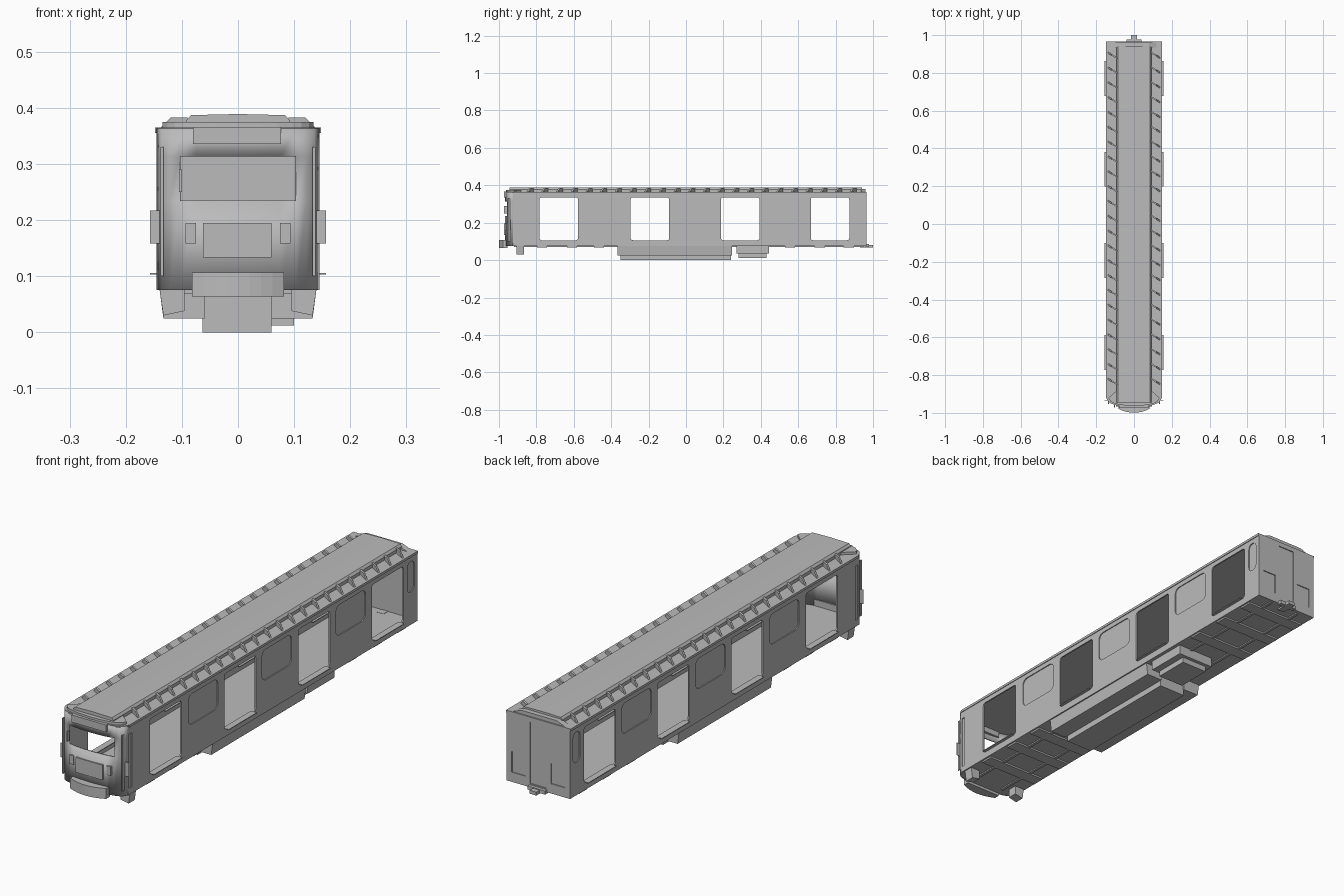
import bpy, bmesh, math
from mathutils import Vector

if "Cube" in bpy.data.objects:
    bpy.data.objects.remove(bpy.data.objects["Cube"])

grey = bpy.data.materials.new("plain_grey")
grey.use_nodes = True
grey.diffuse_color = (0.5, 0.5, 0.5, 1)
grey.node_tree.nodes["Principled BSDF"].inputs["Base Color"].default_value = (0.5, 0.5, 0.5, 1)

W, FLOOR, EAVE, BACK = 0.145, 0.075, 0.363, 0.965
DOORS = [-0.68, -0.193, 0.29, 0.77]
WINDOWS = [-0.435, 0.047, 0.53]


def finish(name, bm, thick=0.0):
    mesh = bpy.data.meshes.new(name)
    bm.to_mesh(mesh)
    bm.free()
    mesh.materials.append(grey)
    ob = bpy.data.objects.new(name, mesh)
    bpy.context.collection.objects.link(ob)
    if thick:
        mod = ob.modifiers.new("thickness", 'SOLIDIFY')
        mod.thickness, mod.offset = thick, -1
    return ob


def box(name, x, y, z):
    bm = bmesh.new()
    bmesh.ops.create_cube(bm, size=1)
    for v in bm.verts:
        v.co = [lo + (c + 0.5) * (hi - lo) for c, (lo, hi) in zip(v.co, (x, y, z))]
    return finish(name, bm)


def prism(name, points, direction):
    bm = bmesh.new()
    face = bm.faces.new([bm.verts.new(p) for p in points])
    out = bmesh.ops.extrude_face_region(bm, geom=[face])
    bmesh.ops.translate(bm, vec=direction, verts=[g for g in out["geom"] if isinstance(g, bmesh.types.BMVert)])
    bmesh.ops.recalc_face_normals(bm, faces=bm.faces)
    return finish(name, bm)


def rounded(u0, u1, z0, z1, r):
    if not r:
        return [(u0, z0), (u1, z0), (u1, z1), (u0, z1)]
    pts = []
    for i, (u, z) in enumerate([(u1 - r, z1 - r), (u0 + r, z1 - r), (u0 + r, z0 + r), (u1 - r, z0 + r)]):
        for k in range(5):
            a = math.pi / 2 * (i + k / 4)
            pts.append((u + r * math.cos(a), z + r * math.sin(a)))
    return pts


def sheet(name, loops, place, normal, thick):
    """Flat panel whose first loop is the outline and the others are holes."""
    bm = bmesh.new()
    for loop in loops:
        vs = [bm.verts.new(place(u, z)) for u, z in loop]
        for a, b in zip(vs, vs[1:] + vs[:1]):
            bm.edges.new((a, b))
    bmesh.ops.triangle_fill(bm, use_beauty=True, edges=bm.edges[:], normal=normal)
    bmesh.ops.dissolve_limit(bm, angle_limit=0.01, verts=bm.verts[:], edges=bm.edges[:])
    for f in bm.faces:
        f.normal_update()
        if f.normal.dot(Vector(normal)) < 0:
            f.normal_flip()
    return finish(name, bm, thick)


# Side walls with open doorways, glazed windows and sills
door_loops = [rounded(y - 0.103, y + 0.103, 0.106, 0.336, 0.012) for y in DOORS]
pane_loops = [rounded(y - 0.097, y + 0.097, 0.21, 0.336, 0.025) for y in WINDOWS]
pane_loops.append(rounded(0.9, 0.945, 0.21, 0.336, 0.02))
cab_door = rounded(-0.918, -0.9, 0.1, 0.325, 0)
for s, side in ((1, "left"), (-1, "right")):
    sheet(side + "_wall", [rounded(-0.925, BACK, FLOOR, EAVE, 0)] + door_loops + pane_loops + [cab_door],
          lambda u, z: (s * W, u, z), (s, 0, 0), 0.006)
    for loop in pane_loops + [cab_door]:
        sheet(side + "_pane", [loop], lambda u, z: (s * (W - 0.004), u, z), (s, 0, 0), 0.002)
    for y in DOORS:
        box(side + "_door_sill", sorted((s * 0.13, s * 0.157)), (y - 0.092, y + 0.092), (0.103, 0.106))
    box(side + "_gutter", sorted((s * 0.14, s * 0.148)), (-0.92, BACK), (0.355, 0.365))

# Rounded cab front with an open windscreen
half = [(0, -0.968), (0.045, -0.966), (0.075, -0.963), (0.104, -0.957), (0.122, -0.951), (0.136, -0.941), (W, -0.925)]
plan = [(-x, y) for x, y in half[:0:-1]] + half
levels = [FLOOR, 0.235, 0.313, EAVE]
bm = bmesh.new()
grid = [[bm.verts.new((x, y, z)) for x, y in plan] for z in levels]
for row in range(3):
    for i in range(len(plan) - 1):
        if not (row == 1 and abs(plan[i][0] + plan[i + 1][0]) < 0.2):
            bm.faces.new((grid[row][i], grid[row][i + 1], grid[row + 1][i + 1], grid[row + 1][i]))
front = finish("cab_front", bm, 0.006)

# Floor and lower roof follow the same plan
outline = plan + [(W, BACK), (-W, BACK)]
prism("floor", [(x, y, FLOOR) for x, y in outline], (0, 0, 0.006))
prism("lower_roof", [(x, y, EAVE - 0.004) for x, y in outline], (0, 0, 0.006))

# Raised roof deck with softened shoulders
deck = [(-0.092, EAVE), (0.092, EAVE), (0.092, 0.378), (0.084, 0.387), (0, 0.389), (-0.084, 0.387), (-0.092, 0.378)]
prism("roof_deck", [(x, -0.945, z) for x, z in deck], (0, 1.885, 0))
prism("roof_nose", [(x * 0.93, y * 0.995, EAVE) for x, y in plan] + [(0.09, -0.88, EAVE), (-0.09, -0.88, EAVE)], (0, 0, 0.012))
prism("roof_tail", [(-0.125, 0.935, EAVE), (0.125, 0.935, EAVE), (0.08, 0.935, 0.38), (-0.08, 0.935, 0.38)], (0, 0.025, 0))

# Slanted roof fins
for i in range(23):
    y = -0.85 + i * 0.0785
    for s in (1, -1):
        pts = [(0.09, EAVE), (0.14, EAVE), (0.12, 0.383), (0.09, 0.383)]
        prism("roof_fin", [(s * x, y + 0.012 - s * (x - 0.115) * 0.6, z) for x, z in pts], (0, 0.009, 0))

# Cab front details
box("sign_box", (-0.08, 0.077), (-0.973, -0.95), (0.336, 0.366))
box("front_door_panel", (-0.062, 0.06), (-0.972, -0.964), (0.133, 0.195))
box("windscreen_wiper", (-0.105, -0.1), (-0.972, -0.958), (0.25, 0.29))
arc = [(0.082 * t / 4, -0.999 + 0.02 * (t / 4) ** 2) for t in range(-4, 5)]
prism("anticlimber", [(x, y, 0.064) for x, y in arc] + [(0.082, -0.955, 0.064), (-0.082, -0.955, 0.064)], (0, 0, 0.043))
for s in (1, -1):
    box("front_lamp", sorted((s * 0.075, s * 0.094)), (-0.967, -0.955), (0.158, 0.195))
    box("corner_fin", sorted((s * 0.14, s * 0.157)), (-0.937, -0.935), (0.158, 0.217))
    box("handrail", sorted((s * 0.133, s * 0.138)), (-0.952, -0.94), (0.1, 0.33))
    prism("front_step", [(s * 0.095, -0.905, 0.038), (s * 0.133, -0.905, 0.03),
                         (s * 0.14, -0.905, 0.078), (s * 0.095, -0.905, 0.078)], (0, 0.04, 0))

# Back wall with recessed door and side panels
recess = [rounded(-0.038, 0.038, 0.09, 0.345, 0)]
recess += [rounded(s * 0.09 - 0.032, s * 0.09 + 0.032, 0.115, 0.2, 0) for s in (1, -1)]
sheet("back_wall", [rounded(-W, W, FLOOR, EAVE, 0)] + recess, lambda u, z: (u, BACK, z), (0, 1, 0), 0.006)
for loop in recess:
    sheet("back_panel", [loop], lambda u, z: (u, BACK - 0.004, z), (0, 1, 0), 0.002)
box("back_coupler", (-0.015, 0.015), (0.93, 1.0), (0.068, 0.082))
box("back_step", (-0.04, 0.04), (0.96, 0.978), (0.07, 0.085))

# Underfloor equipment
for s in (1, -1):
    prism("side_equipment", [(s * 0.06, -0.365, 0.025), (s * 0.133, -0.365, 0.025),
                             (s * 0.14, -0.365, 0.078), (s * 0.06, -0.365, 0.078)], (0, 0.61, 0))
box("centre_equipment", (-0.063, 0.06), (-0.35, 0.24), (0, 0.076))
box("rear_equipment", (-0.02, 0.1), (0.28, 0.43), (0.012, 0.076))
box("rear_equipment_cover", (-0.04, 0.13), (0.27, 0.445), (0.035, 0.076))
bm = bmesh.new()
bmesh.ops.create_cone(bm, cap_ends=True, segments=16, radius1=0.022, radius2=0.022, depth=0.25)
for v in bm.verts:
    v.co = (v.co.z, v.co.x + 0.21, v.co.y + 0.049)
finish("air_tank", bm)
for y in (-0.77, -0.61, -0.465, 0.555, 0.715, 0.87):
    box("cross_member", (-0.138, 0.138), (y - 0.027, y + 0.027), (0.068, 0.078))
for x in (-0.07, 0.07):
    box("long_member", (x - 0.006, x + 0.006), (-0.92, 0.95), (0.07, 0.078))

# Smooth the curved cab while keeping crisp edges
bpy.ops.object.select_all(action='DESELECT')
front.select_set(True)
bpy.context.view_layer.objects.active = front
bpy.ops.object.shade_smooth_by_angle(angle=math.radians(30))
